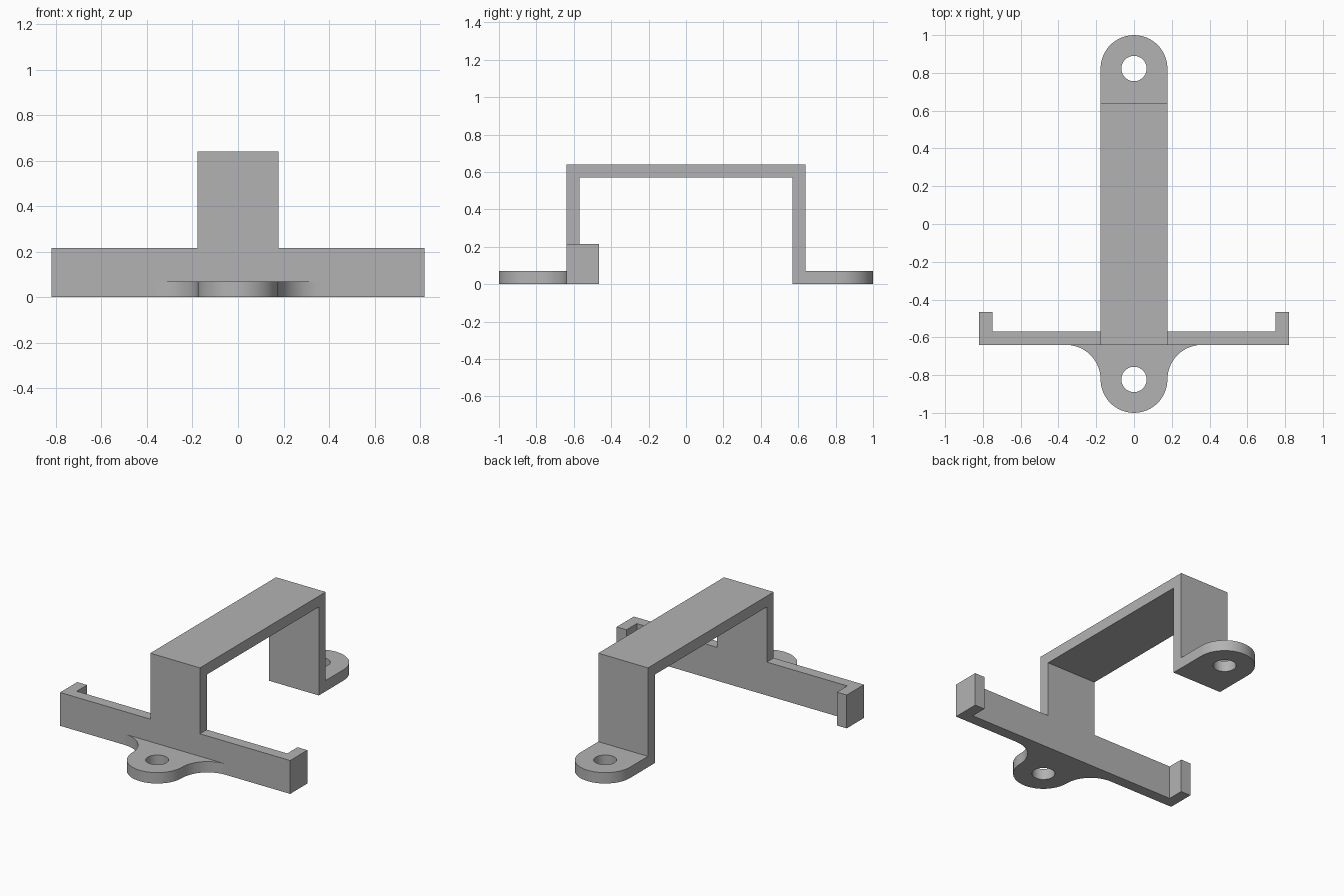
import bpy, bmesh
from math import sin, cos, pi
from mathutils import Matrix

if "Cube" in bpy.data.objects:
    bpy.data.objects.remove(bpy.data.objects["Cube"])

# Main dimensions
HALF_W = 0.177      # half width of the strap and radius of the tab ends
WALL = 0.07         # sheet thickness
FACE = 0.64         # outer face of the legs, also the strap height
TAB = 1 - HALF_W    # distance of the screw holes from the centre
BAR_H = 0.215
BAR_X = 0.82
HOLE_R = 0.067

grey = bpy.data.materials.new("plain grey")
grey.use_nodes = True
colour = (0.45, 0.45, 0.45, 1)
grey.diffuse_color = colour
grey.node_tree.nodes["Principled BSDF"].inputs["Base Color"].default_value = colour

# Maps a profile drawn in y and z, extruded along x
SIDEWAYS = Matrix(((0, 0, 1, 0), (1, 0, 0, 0), (0, 1, 0, 0), (0, 0, 0, 1)))


def arc(cx, cy, r, start, end, steps=24):
    angles = [start + (end - start) * i / steps for i in range(steps + 1)]
    return [(cx + r * cos(a), cy + r * sin(a)) for a in angles]


def prism(name, outline, low, high, matrix=Matrix()):
    """Extrude a flat outline between two levels."""
    bm = bmesh.new()
    face = bm.faces.new([bm.verts.new((u, v, low)) for u, v in outline])
    top = bmesh.ops.extrude_face_region(bm, geom=[face])["geom"]
    verts = [g for g in top if isinstance(g, bmesh.types.BMVert)]
    bmesh.ops.translate(bm, verts=verts, vec=(0, 0, high - low))
    bm.transform(matrix)
    bmesh.ops.recalc_face_normals(bm, faces=bm.faces[:])
    mesh = bpy.data.meshes.new(name)
    bm.to_mesh(mesh)
    bm.free()
    mesh.materials.append(grey)
    obj = bpy.data.objects.new(name, mesh)
    bpy.context.collection.objects.link(obj)
    return obj


def activate(obj):
    bpy.ops.object.select_all(action='DESELECT')
    obj.select_set(True)
    bpy.context.view_layer.objects.active = obj


def mounting_tab(name, outline, y):
    """Rounded plate with a screw hole."""
    tab = prism(name, outline, 0, WALL)
    cutter = prism("hole_cutter", arc(0, y, HOLE_R, 0, 2 * pi, 48)[:-1], -WALL, 2 * WALL)
    cutter.hide_render = True
    cut = tab.modifiers.new("screw hole", 'BOOLEAN')
    cut.operation, cut.solver, cut.object = 'DIFFERENCE', 'EXACT', cutter
    activate(tab)
    bpy.ops.object.modifier_apply(modifier=cut.name)
    bpy.data.objects.remove(cutter)
    bpy.ops.object.shade_smooth_by_angle(angle=pi / 6)


# Raised strap: front leg stands on the crossbar, back leg reaches the floor
inner = FACE - WALL
prism("raised_strap", [(-FACE, BAR_H), (-FACE, FACE), (FACE, FACE), (FACE, 0),
                       (inner, 0), (inner, inner), (-inner, inner), (-inner, BAR_H)],
      -HALF_W, HALF_W, SIDEWAYS)

# Crossbar with a short return lip at each end
half = [(BAR_X, -FACE), (BAR_X, -0.465), (BAR_X - WALL, -0.465), (BAR_X - WALL, -inner)]
prism("crossbar", half + [(-x, y) for x, y in reversed(half)], 0, BAR_H)

# Back tab with a round end
mounting_tab("back_tab", [(HALF_W, FACE)] + arc(0, TAB, HALF_W, 0, pi) + [(-HALF_W, FACE)], TAB)

# Front tab flares into the crossbar through concave fillets
flare = TAB - FACE
fillet = [(HALF_W + flare * (1 - cos(a)), -TAB + flare * sin(a))
          for a in [i * pi / 40 for i in range(20, 0, -1)]]
mounting_tab("front_tab", fillet + arc(0, -TAB, HALF_W, 0, -pi)
             + [(-x, y) for x, y in reversed(fillet)], -TAB)
